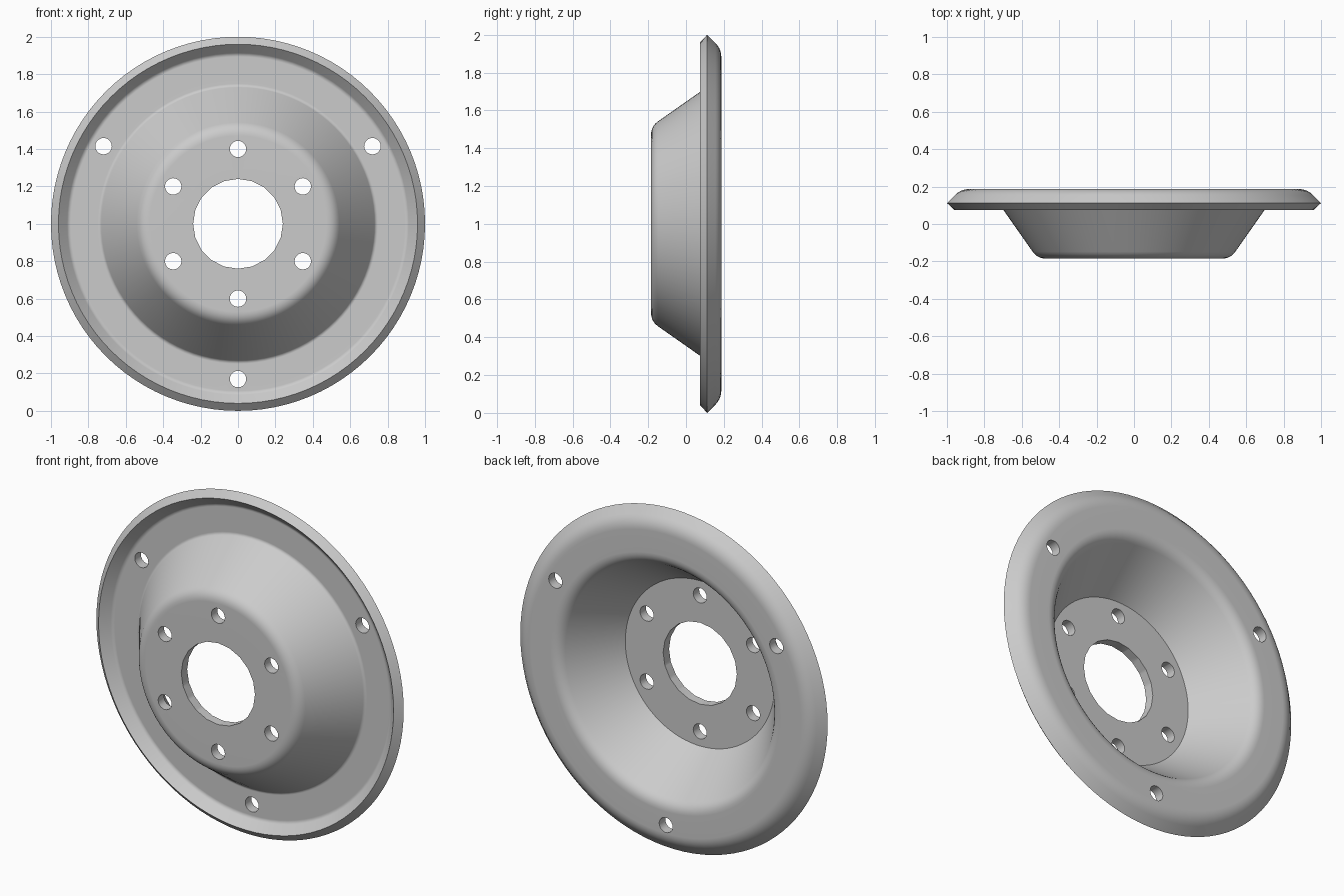
import bpy, bmesh, math
from mathutils import Vector, Matrix

old = bpy.data.objects.get("Cube")
if old:
    bpy.data.objects.remove(old, do_unlink=True)

steel = bpy.data.materials.new("grey steel")
steel.use_nodes = True
grey = (0.6, 0.6, 0.6, 1)
steel.diffuse_color = grey
steel.node_tree.nodes["Principled BSDF"].inputs["Base Color"].default_value = grey

CENTRE = Vector((0, 0, 1))


def make_object(name, bm):
    mesh = bpy.data.meshes.new(name)
    bmesh.ops.recalc_face_normals(bm, faces=bm.faces)
    bm.to_mesh(mesh)
    bm.free()
    mesh.materials.append(steel)
    obj = bpy.data.objects.new(name, mesh)
    bpy.context.collection.objects.link(obj)
    return obj


def rounded(corners, steps=5):
    """Round each (radius, depth, setback) corner of a closed profile."""
    points = []
    for i, (r, y, cut) in enumerate(corners):
        p = Vector((r, y))
        if not cut:
            points.append(p)
            continue
        a = p + (Vector(corners[i - 1][:2]) - p).normalized() * cut
        b = p + (Vector(corners[(i + 1) % len(corners)][:2]) - p).normalized() * cut
        for k in range(steps + 1):
            t = k / steps
            points.append(a * (1 - t) ** 2 + p * 2 * t * (1 - t) + b * t * t)
    return points


# Dished disc: sheet cross-section turned around the front-to-back axis
profile = rounded([
    (0.2, -0.185, 0), (0.516, -0.185, 0.045), (0.737, 0.13, 0.012),
    (0.905, 0.13, 0.012), (0.96, 0.075, 0), (1.0, 0.112, 0),
    (0.925, 0.187, 0.045), (0.706, 0.187, 0.045), (0.486, -0.13, 0),
    (0.2, -0.13, 0)])
bm = bmesh.new()
verts = [bm.verts.new((p.x, p.y, 1)) for p in profile]
edges = [bm.edges.new((v, verts[i - 1])) for i, v in enumerate(verts)]
bmesh.ops.spin(bm, geom=verts + edges, cent=CENTRE, axis=(0, 1, 0),
               angle=math.tau, steps=96, use_merge=True)
bmesh.ops.remove_doubles(bm, verts=bm.verts, dist=0.0001)
disc = make_object("dished_disc", bm)

# Cutters: centre bore, six hub bolt holes, three rim bolt holes
bm = bmesh.new()


def add_hole(radius, distance, degrees, sides):
    angle = math.radians(degrees)
    spot = CENTRE + Vector((math.cos(angle), 0, math.sin(angle))) * distance
    bmesh.ops.create_cone(bm, cap_ends=True, segments=sides, radius1=radius,
                          radius2=radius, depth=1,
                          matrix=Matrix.Translation(spot) @ Matrix.Rotation(math.pi / 2, 4, "X"))


add_hole(0.24, 0, 0, 20)
for i in range(6):
    add_hole(0.044, 0.4, 30 + 60 * i, 20)
for i in range(3):
    add_hole(0.044, 0.83, 30 + 120 * i, 20)
cutter = make_object("hole_cutter", bm)

cut = disc.modifiers.new("holes", "BOOLEAN")
cut.operation = "DIFFERENCE"
cut.solver = "EXACT"
cut.object = cutter
bpy.ops.object.select_all(action="DESELECT")
bpy.context.view_layer.objects.active = disc
disc.select_set(True)
bpy.ops.object.modifier_apply(modifier="holes")
bpy.data.objects.remove(cutter, do_unlink=True)

# Smooth pressed curves with crisp hole and rim edges
bpy.ops.object.shade_smooth_by_angle(angle=math.radians(32))
weighted = disc.modifiers.new("even shading", "WEIGHTED_NORMAL")
weighted.keep_sharp = True
